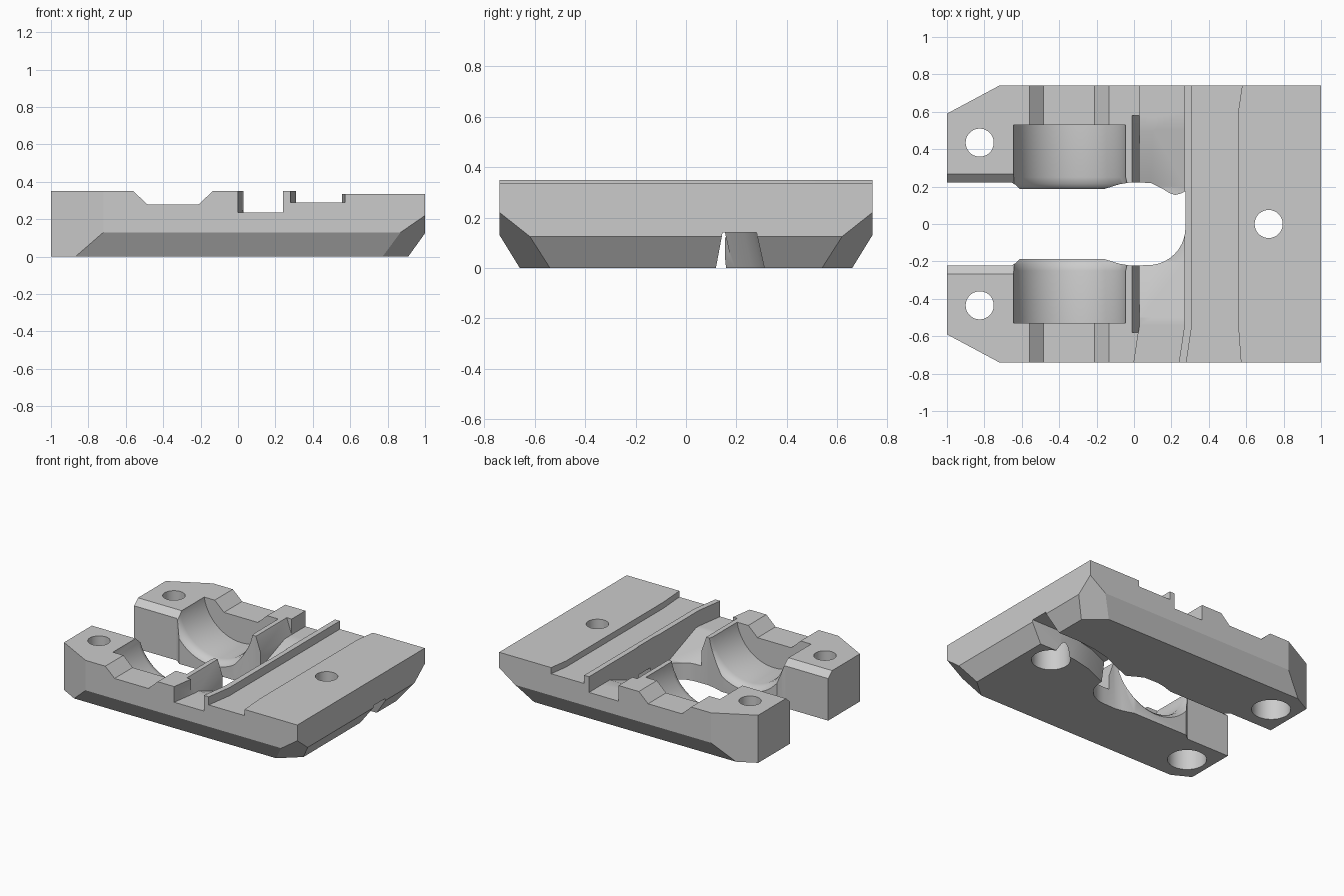
import bpy, bmesh, math
from mathutils import Vector

if "Cube" in bpy.data.objects:
    bpy.data.objects.remove(bpy.data.objects["Cube"])

grey = bpy.data.materials.new("grey plastic")
grey.diffuse_color = (0.6, 0.6, 0.6, 1)
grey.use_nodes = True
grey.node_tree.nodes["Principled BSDF"].inputs["Base Color"].default_value = grey.diffuse_color


def loft(name, rings):
    """Closed solid through rings that have equal point counts."""
    bm = bmesh.new()
    loops = [[bm.verts.new(p) for p in ring] for ring in rings]
    n = len(loops[0])
    for a, b in zip(loops, loops[1:]):
        for i in range(n):
            j = (i + 1) % n
            bm.faces.new((a[i], a[j], b[j], b[i]))
    bm.faces.new(loops[0][::-1])
    bm.faces.new(loops[-1])
    bmesh.ops.recalc_face_normals(bm, faces=bm.faces[:])
    mesh = bpy.data.meshes.new(name)
    bm.to_mesh(mesh)
    bm.free()
    obj = bpy.data.objects.new(name, mesh)
    bpy.context.collection.objects.link(obj)
    return obj


def prism(name, pts, axis, lo, hi):
    """Extrude a 2D outline along x, y or z."""
    place = {"x": lambda a, b, d: (d, a, b),
             "y": lambda a, b, d: (a, d, b),
             "z": lambda a, b, d: (a, b, d)}[axis]
    return loft(name, [[place(a, b, d) for a, b in pts] for d in (lo, hi)])


def circle(x, y, r, n=48):
    return [(x + r * math.cos(2 * math.pi * i / n),
             y + r * math.sin(2 * math.pi * i / n)) for i in range(n)]


def cut(target, cutter):
    mod = target.modifiers.new("cut", "BOOLEAN")
    mod.operation = "DIFFERENCE"
    mod.solver = "EXACT"
    mod.object = cutter
    bpy.context.view_layer.objects.active = target
    bpy.ops.object.modifier_apply(modifier=mod.name)
    bpy.data.objects.remove(cutter)


# Stepped body profile; the cross channel and rib jog sideways near the front
def section(y, s, e):
    return [(x, y, z) for x, z in [
        (-1, 0), (-1, .35), (-.56, .35), (-.485, .28), (-.21, .28), (-.135, .35),
        (s, .35), (s, .235), (.24 + s, .235), (.24 + s, .35), (.28 + s, .35),
        (.28 + s, .29), (e, .29), (e, .335), (1, .335), (1, 0)]]


body = loft("mount_body", [section(-.74, 0, .572), section(-.54, .03, .557),
                           section(.6, .03, .557), section(.74, .03, .578)])

# Sloped lower edges and cut corners
bm = bmesh.new()
bm.from_mesh(body.data)
planes = [((1, 0, .125), (.125, 0, -.09))]
for s in (-1, 1):
    planes += [((0, .74 * s, .13), (0, .13 * s, -.08)),
               ((-1, .59 * s, 0), (-.15, .28 * s, 0)),
               ((1, .74 * s, .22), (.69, .79 * s, -1))]
for co, no in planes:
    res = bmesh.ops.bisect_plane(bm, geom=bm.verts[:] + bm.edges[:] + bm.faces[:],
                                 dist=1e-5, plane_co=co,
                                 plane_no=Vector(no).normalized(), clear_outer=True)
    rim = [g for g in res["geom_cut"]
           if isinstance(g, bmesh.types.BMEdge) and g.is_boundary]
    bmesh.ops.edgeloop_fill(bm, edges=rim)
bmesh.ops.recalc_face_normals(bm, faces=bm.faces[:])
bm.to_mesh(body.data)
bm.free()

# Central slot with a rounded inner end
arc = [(.075 + .2 * math.cos(a), -.02 + .2 * math.sin(a))
       for a in [math.radians(-90 + 9 * i) for i in range(11)]]
arm_edge = [(-1.1, -.222), (-.655, -.222), (-.635, -.21), (-.61, -.187),
            (-.16, -.187), (-.08, -.212), (-.02, -.222)]
far_edge = [(.275, .175), (.25, .163), (.22, .155), (.19, .165), (.15, .19), (.09, .22)]
slot = arm_edge + arc + far_edge + [(x, -y) for x, y in reversed(arm_edge)]
cut(body, prism("slot_cutter", slot, "z", -.1, .6))

# Sloping channel floor towards the slot, and its leaning side wall
cut(body, prism("floor_cutter", [(-.5, .235), (-.2, .12), (.2, .12), (.5, .235),
                                 (.5, .3), (-.5, .3)], "x", .03, .27))
cut(body, prism("wall_cutter", [(-.01, .5), (-.01, .35), (.03, .235),
                                (.1, .235), (.1, .5)], "y", -.58, .58))

# Round bearing saddle with softened inner lips
lip = [(.53, .305), (.25, .305), (.215, .313), (.195, .33), (.18, .35)]
stations = [(-y, r) for y, r in lip] + lip[::-1]
cut(body, loft("saddle_cutter", [[(x, y, z) for x, z in circle(-.345, .40, r, 64)]
                                 for y, r in stations]))

# Chamfered upper slot edges at the arm ends
cut(body, prism("edge_cutter", [(-.21, .298), (-.27, .352), (-.27, .5), (.27, .5),
                                (.27, .352), (.21, .298)], "x", -1.1, -.63))

# Cable groove underneath, from the slot to the end
path = [(1.1, .215), (.75, .215), (.6, .2), (.45, .165), (.3, .1), (.2, .06)]
cut(body, loft("groove_cutter", [[(x, y - .1, -.02), (x, y - .07, .14),
                                  (x, y + .065, .14), (x, y + .1, -.02)]
                                 for x, y in path]))

# Screw holes with wide recesses below
for x, y in [(-.825, .435), (-.825, -.435), (.72, 0)]:
    cut(body, prism("hole_cutter", circle(x, y, .075), "z", -.1, .6))
    cut(body, prism("recess_cutter", circle(x, y, .13), "z", -.1, .2))

body.data.materials.clear()
body.data.materials.append(grey)
for p in body.data.polygons:
    p.material_index = 0
bpy.ops.object.select_all(action="DESELECT")
body.select_set(True)
bpy.context.view_layer.objects.active = body
bpy.ops.object.shade_smooth_by_angle(angle=math.radians(28))
